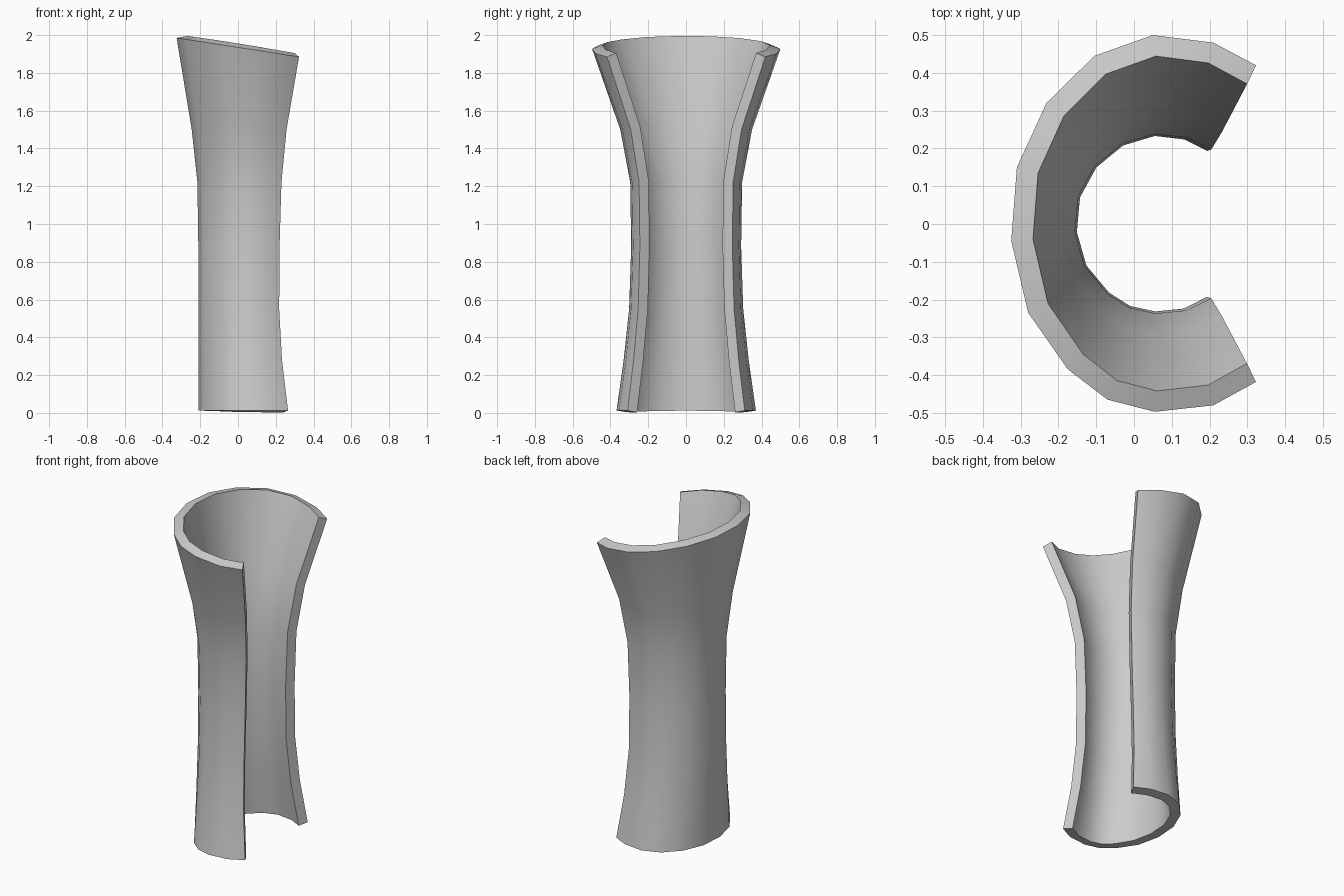
import bpy
import bmesh
import math

cube = bpy.data.objects.get("Cube")
if cube:
    bpy.data.objects.remove(cube)

# Plan outline of the rim, running from one cut edge round to the other
OUTLINE = [(0.323, 0.42), (0.21, 0.48), (0.05, 0.5), (-0.105, 0.445),
           (-0.232, 0.32), (-0.31, 0.15), (-0.325, -0.045), (-0.28, -0.235),
           (-0.175, -0.385), (-0.07, -0.465), (0.055, -0.497),
           (0.21, -0.48), (0.323, -0.418)]
CENTRE = 0.05
WALL = 0.058

# Levels: height, left reach, cut-edge reach, half depth, tilt
LEVELS = [(0.012, 0.26, 0.215, 0.37, 0),
          (0.28, 0.26, 0.183, 0.332, 0),
          (0.55, 0.26, 0.168, 0.303, 0),
          (0.88, 0.26, 0.17, 0.292, 0),
          (1.22, 0.265, 0.18, 0.297, 0),
          (1.5, 0.295, 0.207, 0.35, 0),
          (1.935, 0.375, 0.273, 0.5, -0.155)]


def ring(bm, level):
    z, left, right, depth, tilt = level
    verts = []
    for px, py in OUTLINE:
        dx = px - CENTRE
        x = CENTRE + dx * (left / 0.375 if dx < 0 else right / 0.273)
        verts.append(bm.verts.new((x, py * depth / 0.5, z + tilt * x)))
    return verts


# Outer surface of the open shell
bm = bmesh.new()
rings = [ring(bm, level) for level in LEVELS]
for low, high in zip(rings, rings[1:]):
    for i in range(len(low) - 1):
        bm.faces.new((low[i], low[i + 1], high[i + 1], high[i]))
mesh = bpy.data.meshes.new("open_shell")
bm.to_mesh(mesh)
bm.free()
shell = bpy.data.objects.new("open_shell", mesh)
bpy.context.collection.objects.link(shell)

# Wall thickness, inwards
solid = shell.modifiers.new("wall", "SOLIDIFY")
solid.thickness = WALL
solid.offset = -1
solid.use_even_offset = True
bpy.context.view_layer.objects.active = shell
shell.select_set(True)
bpy.ops.object.modifier_apply(modifier=solid.name)
bpy.ops.object.shade_smooth_by_angle(angle=math.radians(40))

# Plain grey
grey = bpy.data.materials.new("light_grey")
grey.use_nodes = True
colour = (0.6, 0.6, 0.6, 1)
grey.diffuse_color = colour
grey.node_tree.nodes["Principled BSDF"].inputs["Base Color"].default_value = colour
shell.data.materials.append(grey)
